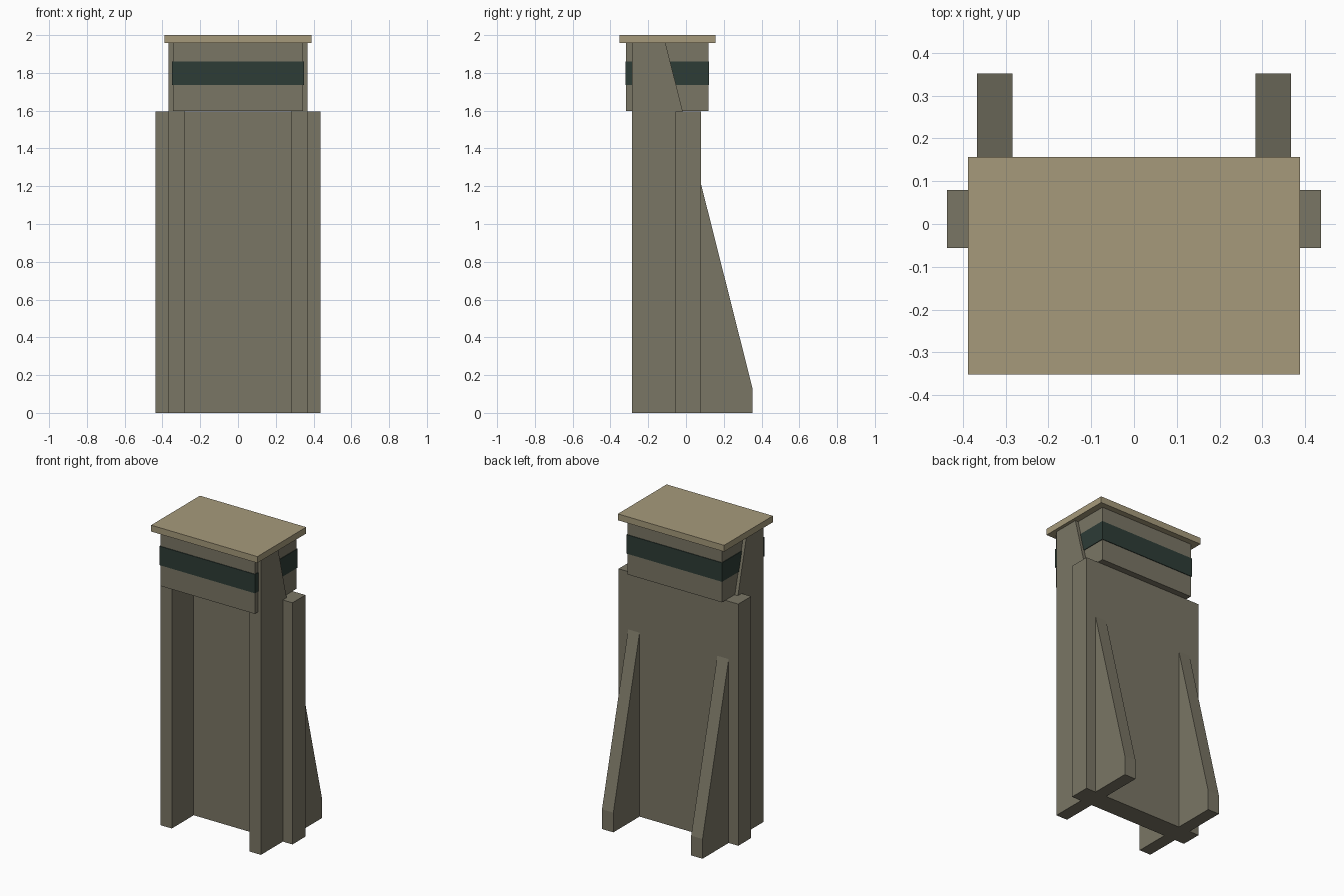
import bpy
import bmesh

cube = bpy.data.objects.get("Cube")
if cube:
    bpy.data.objects.remove(cube, do_unlink=True)


def make_material(name, rgb):
    linear = [((c / 255 + 0.055) / 1.055) ** 2.4 for c in rgb]
    mat = bpy.data.materials.new(name)
    mat.use_nodes = True
    mat.diffuse_color = (*linear, 1)
    mat.node_tree.nodes["Principled BSDF"].inputs["Base Color"].default_value = (*linear, 1)
    return mat


concrete = make_material("olive grey", (122, 118, 101))
sand = make_material("sand", (166, 154, 123))
dark_green = make_material("dark green", (45, 60, 54))


def extrude_side(name, profile, x0, x1, mat):
    """Extrude a (y, z) outline from x0 to x1."""
    bm = bmesh.new()
    face = bm.faces.new([bm.verts.new((x0, y, z)) for y, z in profile])
    result = bmesh.ops.extrude_face_region(bm, geom=[face])
    moved = [v for v in result["geom"] if isinstance(v, bmesh.types.BMVert)]
    bmesh.ops.translate(bm, verts=moved, vec=(x1 - x0, 0, 0))
    bmesh.ops.recalc_face_normals(bm, faces=bm.faces)
    mesh = bpy.data.meshes.new(name)
    bm.to_mesh(mesh)
    bm.free()
    mesh.materials.append(mat)
    obj = bpy.data.objects.new(name, mesh)
    bpy.context.collection.objects.link(obj)
    return obj


def box(name, half_width, y0, y1, z0, z1, mat):
    outline = [(y0, z0), (y1, z0), (y1, z1), (y0, z1)]
    return extrude_side(name, outline, -half_width, half_width, mat)


# Main wall, upper cabin, window band and roof
box("wall_slab", 0.437, -0.056, 0.079, 0, 1.595, concrete)
box("upper_cabin", 0.345, -0.317, 0.118, 1.597, 1.96, concrete)
box("window_band", 0.349, -0.321, 0.122, 1.735, 1.86, dark_green)
box("roof_slab", 0.388, -0.352, 0.157, 1.958, 2.0, sand)

# Tapered buttresses running through the wall from front to back
buttress = [(-0.285, 0), (0.352, 0), (0.352, 0.13), (-0.109, 1.96), (-0.285, 1.96)]
for side, sign in (("left", 1), ("right", -1)):
    extrude_side(side + "_buttress", buttress, sign * 0.284, sign * 0.367, concrete)
